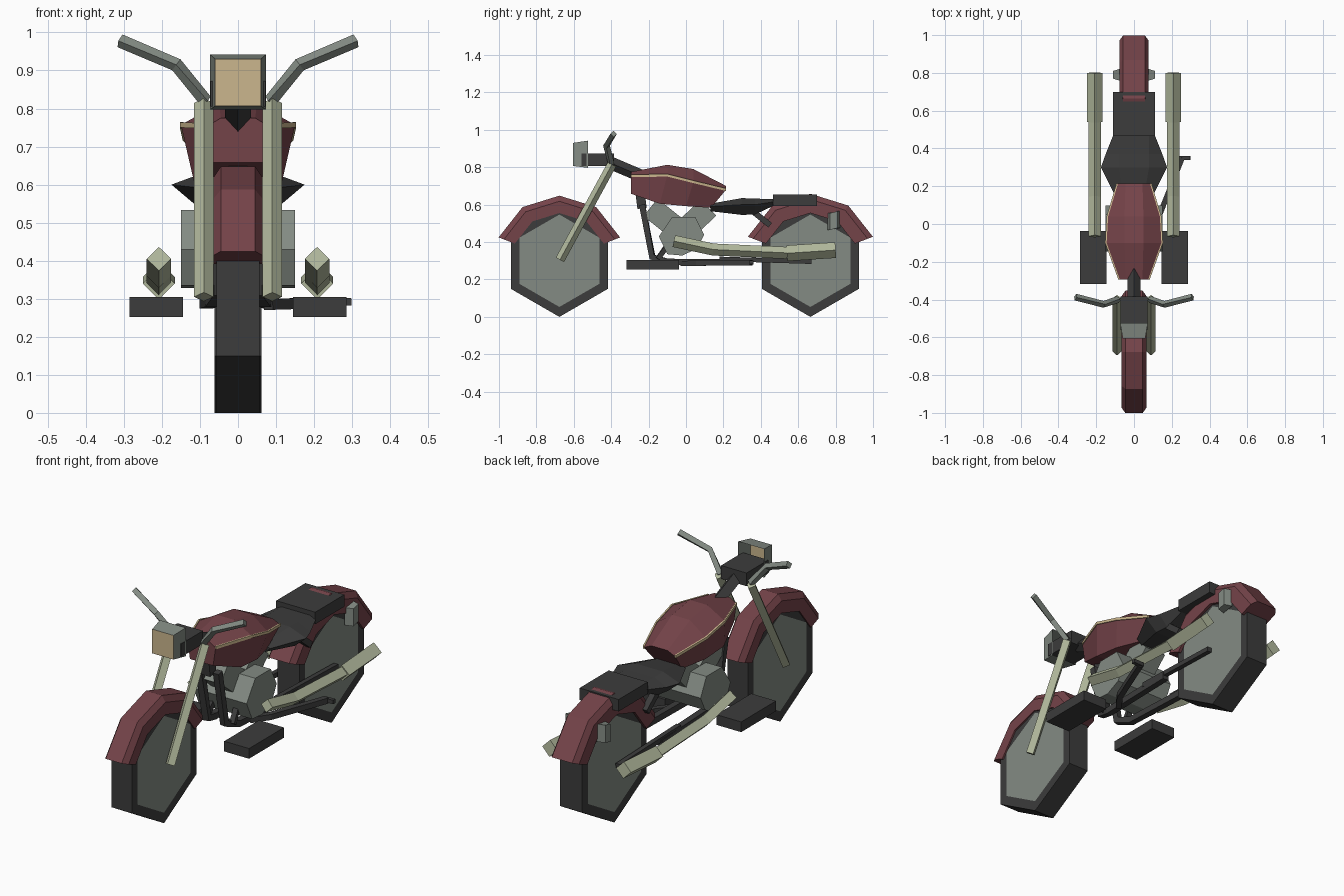
import bpy, bmesh, math
from mathutils import Vector

if "Cube" in bpy.data.objects:
    bpy.data.objects.remove(bpy.data.objects["Cube"], do_unlink=True)


def material(name, rgb):
    m = bpy.data.materials.new(name)
    m.use_nodes = True
    m.diffuse_color = (*rgb, 1)
    m.node_tree.nodes["Principled BSDF"].inputs["Base Color"].default_value = (*rgb, 1)
    return m


BLACK = material("black rubber", (0.045, 0.045, 0.045))
RED = material("dark red paint", (0.175, 0.056, 0.066))
GREY = material("grey metal", (0.23, 0.26, 0.23))
CHROME = material("pale pipe metal", (0.45, 0.49, 0.34))
CREAM = material("cream trim", (0.60, 0.47, 0.27))


def finish(name, bm, *mats):
    bmesh.ops.recalc_face_normals(bm, faces=bm.faces)
    me = bpy.data.meshes.new(name)
    bm.to_mesh(me)
    bm.free()
    for m in mats:
        me.materials.append(m)
    ob = bpy.data.objects.new(name, me)
    bpy.context.scene.collection.objects.link(ob)
    return ob


def loft(rings):
    """Skin a list of matching closed rings and cap both ends."""
    bm = bmesh.new()
    vs = [[bm.verts.new(p) for p in ring] for ring in rings]
    n = len(vs[0])
    for a, b in zip(vs, vs[1:]):
        for i in range(n):
            j = (i + 1) % n
            bm.faces.new((a[i], a[j], b[j], b[i]))
    bm.faces.new(vs[0])
    bm.faces.new(vs[-1])
    return bm


def tube(name, path, radii, mat, sides=4, turn=0.0):
    """Sweep a polygon along a path, first corner pointing up."""
    pts = [Vector(p) for p in path]
    if not isinstance(radii, (list, tuple)):
        radii = [radii] * len(pts)
    rings = []
    for i, (p, r) in enumerate(zip(pts, radii)):
        t = Vector()
        if i > 0:
            t += (p - pts[i - 1]).normalized()
        if i < len(pts) - 1:
            t += (pts[i + 1] - p).normalized()
        t.normalize()
        ref = Vector((0, 1, 0)) if abs(t.z) > 0.98 else Vector((0, 0, 1))
        side = t.cross(ref).normalized()
        up = side.cross(t)
        angles = [turn + math.tau * k / sides for k in range(sides)]
        rings.append([p + r * (math.cos(a) * up + math.sin(a) * side) for a in angles])
    return finish(name, loft(rings), mat)


def box(name, x, y, z, mat):
    rings = [[(x[0], v, z[0]), (x[1], v, z[0]), (x[1], v, z[1]), (x[0], v, z[1])] for v in y]
    return finish(name, loft(rings), mat)


def sided(points, s):
    return [(s * x, y, z) for x, y, z in points]


SQUARE = math.pi / 4
SIDES = ((1, "left"), (-1, "right"))


# Hexagonal wheels with inset hub discs
def wheel(name, cy, half):
    rings = [[(x, cy + 0.3 * math.sin(k * math.pi / 3), 0.3 + 0.3 * math.cos(k * math.pi / 3))
              for k in range(6)] for x in (-half, half)]
    bm = loft(rings)
    caps = [f for f in bm.faces if len(f.verts) == 6]
    bmesh.ops.recalc_face_normals(bm, faces=bm.faces)
    bmesh.ops.inset_individual(bm, faces=caps, thickness=0.053)
    for f in caps:
        f.material_index = 1
    finish(name, bm, BLACK, GREY)


# Fenders: chamfered section swept over the wheel
def fender(name, cy, half, r):
    section = [(-half, 0.255), (-half, r - 0.03), (-half + 0.02, r),
               (half - 0.02, r), (half, r - 0.03), (half, 0.255)]
    rings = []
    for k in range(-2, 3):
        a = math.radians(34.5 * k)
        rings.append([(x, cy + q * math.sin(a), 0.3 + q * math.cos(a)) for x, q in section])
    finish(name, loft(rings), RED)


wheel("front_wheel", -0.677, 0.057)
wheel("rear_wheel", 0.665, 0.062)
fender("front_fender", -0.677, 0.065, 0.348)
fender("rear_fender", 0.665, 0.077, 0.358)

# Fork legs and handlebars
for s, label in SIDES:
    tube(label + "_fork", sided([(0.09, -0.396, 0.815), (0.09, -0.674, 0.305)], s), 0.025, CHROME)
    bar = [(0.085, -0.40, 0.82), (0.162, -0.425, 0.915), (0.31, -0.387, 0.978)]
    tube(label + "_handlebar", sided(bar, s), 0.018, GREY)

# Headlight: tapered shell open at the back, cream lens
bm = loft([[(-w, y, lo), (w, y, lo), (w, y, hi), (-w, y, hi)]
           for w, y, lo, hi in ((0.06, -0.605, 0.807, 0.93), (0.073, -0.525, 0.797, 0.942))])
bm.faces.ensure_lookup_table()
bm.faces[-2].material_index = 1
bm.faces.remove(bm.faces[-1])
finish("headlight", bm, GREY, CREAM)
box("headlight_mount", (-0.072, 0.072), (-0.56, -0.385), (0.806, 0.873), BLACK)
tube("steering_neck", [(0, -0.42, 0.83), (0, -0.22, 0.745)], 0.034, BLACK)

# Fuel tank: y, top half width, top z, middle half width, middle z, bottom y, bottom half width, bottom z
TANK = [(-0.294, 0.045, 0.775, 0.08, 0.754, -0.294, 0.065, 0.658),
        (-0.10, 0.05, 0.813, 0.15, 0.757, -0.14, 0.115, 0.605),
        (0.04, 0.05, 0.79, 0.142, 0.722, 0.0, 0.11, 0.592),
        (0.214, 0.045, 0.70, 0.09, 0.68, 0.134, 0.07, 0.583)]
rings = [[(-tw, y, tz), (tw, y, tz), (mw, y, mz), (bw, by, bz), (-bw, by, bz), (-mw, y, mz)]
         for y, tw, tz, mw, mz, by, bw, bz in TANK]
finish("fuel_tank", loft(rings), RED)
for s, label in SIDES:
    rings = [[(s * (mw + e), y, mz + h) for e, h in ((-0.005, -0.007), (0.003, -0.007), (0.003, 0.007), (-0.005, 0.007))]
             for y, tw, tz, mw, mz, by, bw, bz in TANK]
    finish(label + "_tank_stripe", loft(rings), CREAM)

# Saddle: y, top half width, top z, side half width, side z, bottom half width, bottom z
SEAT = [(0.13, 0.05, 0.605, 0.09, 0.59, 0.06, 0.565),
        (0.30, 0.08, 0.635, 0.175, 0.60, 0.11, 0.545),
        (0.37, 0.08, 0.632, 0.15, 0.60, 0.10, 0.548),
        (0.47, 0.08, 0.63, 0.11, 0.615, 0.09, 0.595)]
rings = [[(-tw, y, tz), (tw, y, tz), (mw, y, mz), (bw, y, bz), (-bw, y, bz), (-mw, y, mz)]
         for y, tw, tz, mw, mz, bw, bz in SEAT]
finish("saddle", loft(rings), BLACK)
box("passenger_seat", (-0.11, 0.11), (0.465, 0.70), (0.592, 0.653), BLACK)

# Engine case and the two angled cylinders
CASE = [(-0.145, 0.43), (-0.075, 0.533), (0.05, 0.533), (0.097, 0.44),
        (0.06, 0.365), (-0.02, 0.328), (-0.10, 0.335)]
finish("engine_case", loft([[(x, y, z) for y, z in CASE] for x in (-0.15, 0.15)]), GREY)
for y, label in ((-0.19, "front"), (0.12, "rear")):
    tube(label + "_cylinder", [(0, -0.02, 0.45), (0, y, 0.585)], 0.085, GREY, 4, SQUARE)

for s, label in SIDES:
    # Exhaust pipe and muffler
    tube(label + "_exhaust", sided([(0.208, -0.065, 0.405), (0.208, 0.145, 0.36), (0.208, 0.54, 0.342)], s),
         0.032, CHROME)
    tube(label + "_muffler", sided([(0.208, 0.54, 0.34), (0.208, 0.80, 0.357)], s), 0.042, CHROME)
    # Foot board
    box(label + "_footboard", sorted((s * 0.145, s * 0.285)), (-0.318, -0.037), (0.252, 0.304), BLACK)
    # Frame tubes
    cradle = [(0.05, -0.235, 0.60), (0.05, -0.18, 0.32), (0.07, -0.10, 0.295), (0.085, 0.34, 0.29)]
    tube(label + "_cradle", sided(cradle, s), 0.023, BLACK, 4, SQUARE)
    tube(label + "_swing_arm", sided([(0.085, 0.18, 0.31), (0.085, 0.67, 0.295)], s), 0.017, BLACK, 4, SQUARE)
    tube(label + "_rear_strut", sided([(0.085, 0.30, 0.61), (0.085, 0.45, 0.49)], s), 0.022, BLACK, 4, SQUARE)
    tube(label + "_seat_tube", sided([(0.075, -0.15, 0.31), (0.06, -0.06, 0.44)], s), 0.018, BLACK, 4, SQUARE)
    # Rear signal lamp, tapered outwards
    rings = [[(s * x, 0.79 + d * w, z) for d, z in ((-1, 0.465), (1, 0.475), (1, 0.565), (-1, 0.555))]
             for x, w in ((0.07, 0.033), (0.112, 0.02))]
    finish(label + "_rear_lamp", loft(rings), GREY)

tube("backbone", [(0, -0.25, 0.70), (0, -0.235, 0.58)], 0.035, BLACK, 4, SQUARE)

# Side stand with its foot
tube("side_stand", [(0.08, -0.02, 0.285), (0.14, 0.06, 0.287), (0.255, 0.35, 0.29)], 0.02, BLACK, 4, SQUARE)
tube("side_stand_foot", [(0.24, 0.35, 0.29), (0.298, 0.35, 0.292)], 0.014, BLACK, 4, SQUARE)
